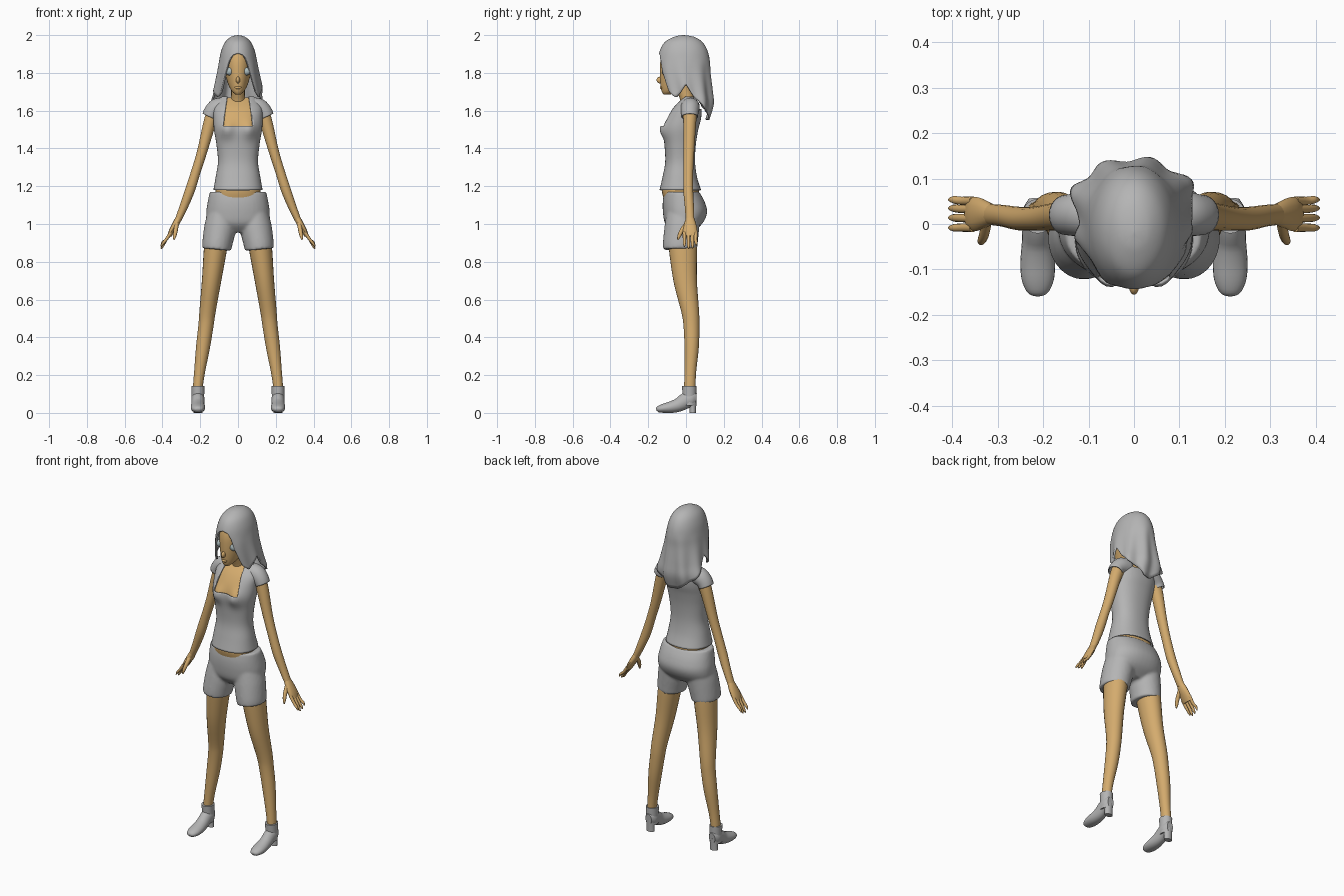
import bpy, bmesh, math
from mathutils import Vector

if "Cube" in bpy.data.objects:
    bpy.data.objects.remove(bpy.data.objects["Cube"])


def material(name, rgb):
    m = bpy.data.materials.new(name)
    m.diffuse_color = (*rgb, 1)
    m.use_nodes = True
    m.node_tree.nodes["Principled BSDF"].inputs["Base Color"].default_value = m.diffuse_color
    return m


GREY = material("cloth grey", (0.46, 0.46, 0.46))
SKIN = material("warm skin", (0.66, 0.41, 0.155))
EYE = material("pale eye", (0.42, 0.51, 0.52))


def spline(rows, k=4):
    """Smoothly resample rows of numbers (Catmull-Rom)."""
    out, n = [], len(rows)
    for i in range(n - 1):
        p = [rows[max(0, min(n - 1, i + j))] for j in (-1, 0, 1, 2)]
        for s in range(k):
            t = s / k
            out.append([0.5 * (2 * b + (c - a) * t + (2 * a - 5 * b + 4 * c - d) * t * t
                               + (3 * b - a - 3 * c + d) * t ** 3) for a, b, c, d in zip(*p)])
    return out + [list(rows[-1])]


def body_rings(rows, n=40, k=4, power=1.0):
    """Level rings from rows of z, half width, front y, back y."""
    rings = []
    for z, rx, yf, yb in spline(rows, k):
        ring = []
        for j in range(n):
            a = 2 * math.pi * j / n
            s, c = math.sin(a), -math.cos(a)
            ring.append(Vector((rx * math.copysign(abs(s) ** power, s),
                                (yf + yb) / 2 + (yb - yf) / 2 * math.copysign(abs(c) ** power, c), z)))
        rings.append(ring)
    return rings


def tube_rings(rows, n=20, k=3, side=1):
    """Rings across a path; rows of x, y, z, radius, radius."""
    rows, rings = spline(rows, k), []
    pts = [Vector(r[:3]) for r in rows]
    for i, r in enumerate(rows):
        d = (pts[min(i + 1, len(pts) - 1)] - pts[max(i - 1, 0)]).normalized()
        u = d.cross(Vector((1, 0, 0) if abs(d.y) > 0.8 else (0, 1, 0))).normalized()
        v = u.cross(d)
        ring = [pts[i] + u * r[3] * math.cos(2 * math.pi * j / n)
                + v * r[4] * math.sin(2 * math.pi * j / n) for j in range(n)]
        rings.append([Vector((p.x * side, p.y, p.z)) for p in ring])
    return rings


def build(name, parts, mat, cap=True, edit=None, thick=0):
    bm = bmesh.new()
    for rings in parts:
        vs = [[bm.verts.new(p) for p in ring] for ring in rings]
        n = len(vs[0])
        for a, b in zip(vs, vs[1:]):
            for j in range(n):
                bm.faces.new((a[j], a[(j + 1) % n], b[(j + 1) % n], b[j]))
        if cap:
            bm.faces.new(vs[0])
            bm.faces.new(vs[-1])
    bmesh.ops.recalc_face_normals(bm, faces=bm.faces[:])
    if edit:
        edit(bm)
    me = bpy.data.meshes.new(name)
    bm.to_mesh(me)
    bm.free()
    me.materials.append(mat)
    ob = bpy.data.objects.new(name, me)
    bpy.context.collection.objects.link(ob)
    bpy.ops.object.select_all(action='DESELECT')
    ob.select_set(True)
    bpy.context.view_layer.objects.active = ob
    bpy.ops.object.shade_smooth_by_angle(angle=math.radians(50))
    if thick:
        m = ob.modifiers.new("thickness", 'SOLIDIFY')
        m.thickness, m.offset = thick, -1
    return ob


def ball(name, loc, size, mat):
    bpy.ops.mesh.primitive_uv_sphere_add(segments=20, ring_count=12, radius=1, location=loc)
    ob = bpy.context.object
    ob.name, ob.scale = name, size
    ob.data.materials.append(mat)
    bpy.ops.object.shade_smooth()


# torso and fitted top
def bust(bm):
    for v in bm.verts:
        if v.co.y < -0.02:
            v.co.y -= 0.024 * math.exp(-((abs(v.co.x) - 0.06) / 0.035) ** 2
                                       - ((v.co.z - 1.50) / 0.045) ** 2)


def neckline(bm):
    bust(bm)
    planes = [((0, 0, 1.52), (0, 0, 1)), ((0, 0, 1.61), (0, 0, 1)),
              ((0.08, 0, 1.52), (1, 0, 0.15)), ((-0.08, 0, 1.52), (-1, 0, 0.15))]
    for co, no in planes:
        bmesh.ops.bisect_plane(bm, geom=bm.verts[:] + bm.edges[:] + bm.faces[:],
                               plane_co=co, plane_no=Vector(no).normalized())
    gone = []
    for f in bm.faces:
        c = f.calc_center_median()
        low = 1.52 if c.y < 0.01 else 1.61
        if c.z > low and abs(c.x) < 0.08 - 0.15 * (c.z - 1.52):
            gone.append(f)
    bmesh.ops.delete(bm, geom=gone, context='FACES')


top = [(1.18, .13, -.14, .08), (1.25, .118, -.124, .058), (1.33, .106, -.110, .048),
       (1.42, .114, -.114, .052), (1.50, .127, -.122, .065), (1.56, .13, -.108, .08),
       (1.615, .128, -.075, .08), (1.655, .10, -.035, .06), (1.675, .085, -.008, .042)]
build("top", [body_rings(top, 56, 5, 0.88)], GREY, False, neckline, 0.006)
inner = [(1.08, .13, -.10, .07)] + [(z - .004, rx - .011, a + .012, b - .012) for z, rx, a, b in top]
build("torso", [body_rings(inner, 56, 5, 0.88)], SKIN, True, bust)
build("neck", [tube_rings([(0, .02, 1.60, .05, .045), (0, .01, 1.65, .037, .036),
                           (0, -.02, 1.74, .036, .04)])], SKIN)

# shorts: hips and two legs fused together
hips = [(1.17, .150, -.115, .070), (1.12, .160, -.123, .098), (1.06, .168, -.122, .112),
        (1.0, .160, -.110, .085), (.955, .10, -.07, .03)]
short_legs = [[(.085, -.012, 1.06, .075, .09), (.095, -.022, .98, .084, .092),
               (.109, -.030, .90, .080, .092), (.113, -.031, .865, .077, .090)]]
shorts = build("shorts", [body_rings(hips, 40, 4, 0.9)]
               + [tube_rings(r, 28, 4, s) for r in short_legs for s in (1, -1)], GREY)
m = shorts.modifiers.new("fuse", 'REMESH')
m.mode, m.voxel_size, m.use_smooth_shade = 'VOXEL', 0.008, True
m = shorts.modifiers.new("soften", 'SMOOTH')
m.factor, m.iterations = 0.5, 4


def flatten_sole(bm):
    for v in bm.verts:
        v.co.z = max(v.co.z, 0.0)


leg = [(.11, -.02, .94, .062, .075), (.12, -.016, .865, .061, .074), (.14, -.004, .70, .051, .062),
       (.161, .022, .54, .043, .047), (.170, .029, .46, .040, .042), (.185, .030, .35, .037, .038),
       (.203, .023, .22, .029, .031), (.212, .020, .14, .026, .030), (.213, .018, .08, .026, .03)]
arm = [(.115, .022, 1.625, .040, .040), (.148, .02, 1.54, .034, .034), (.188, .015, 1.39, .027, .029),
       (.222, .012, 1.28, .025, .026), (.254, .012, 1.18, .026, .026), (.288, .018, 1.09, .022, .024),
       (.318, .021, 1.02, .017, .023)]
palm = [(.314, .021, 1.03, .017, .023), (.332, .022, .995, .018, .033),
        (.352, .022, .96, .015, .038), (.364, .022, .935, .011, .034)]
sleeve = [(.07, .022, 1.622, .048, .050), (.11, .022, 1.615, .050, .050),
          (.138, .02, 1.592, .044, .046), (.151, .02, 1.568, .040, .044)]
foot = [(.212, -.157, .016, .006, .012), (.212, -.148, .019, .016, .025), (.212, -.12, .024, .024, .036),
        (.212, -.08, .030, .031, .038), (.212, -.04, .042, .036, .035), (.212, -.005, .062, .042, .034),
        (.212, .03, .075, .045, .034), (.212, .055, .075, .03, .02)]
shaft = [(.212, .018, .04, .033, .034), (.212, .018, .09, .033, .036), (.212, .017, .142, .035, .038)]
heel = [(.212, .034, .07, .028, .022), (.212, .036, .03, .024, .018), (.212, .036, 0, .024, .017)]
for s, label in ((1, "left"), (-1, "right")):
    # limbs and clothing repeated on each side
    build(label + "_leg", [tube_rings(leg, 24, 4, s)], SKIN)
    build(label + "_shoe", [tube_rings(r, 24, 3, s) for r in (foot, shaft, heel)], GREY, True, flatten_sole)
    build(label + "_arm", [tube_rings(arm, 20, 4, s)], SKIN)
    build(label + "_sleeve", [tube_rings(sleeve, 24, 3, s)], GREY, False, None, 0.004)
    # hand: palm, four fingers and thumb
    digits = [[(.355, y, .955, .009, .010), (.380, y, .918, .008, .009), (.398, y * 1.05, .885 + d, .007, .008),
               (.407, y * 1.05, .868 + d, .003, .003)]
              for y, d in ((-.008, .012), (.013, 0), (.033, .004), (.051, .018))]
    thumb = [(.325, .005, 1.0, .012, .014), (.330, -.022, .965, .011, .012),
             (.336, -.037, .935, .009, .009), (.339, -.043, .915, .003, .003)]
    build(label + "_hand", [tube_rings(r, 12, 3, s) for r in [palm, thumb] + digits], SKIN)
    ball(label + "_eye", (.045 * s, -.110, 1.808), (.022, .017, .021), EYE)

# head, nose and lips
head = [(1.685, .012, -.118, -.085), (1.70, .030, -.128, -.05), (1.735, .050, -.135, .02),
        (1.80, .068, -.138, .075), (1.87, .073, -.134, .09), (1.93, .062, -.112, .075), (1.965, .035, -.07, .04)]
build("head", [body_rings(head, 36, 4)], SKIN)
ball("nose", (0, -.136, 1.762), (.011, .020, .018), SKIN)
ball("lips", (0, -.130, 1.722), (.018, .009, .008), SKIN)

# hair: shell with a face opening, side locks and a long pointed back
hair_rows = spline([(2.0, .002, -.020, -.014), (1.992, .035, -.060, .040), (1.965, .067, -.110, .085),
                    (1.92, .088, -.138, .113), (1.86, .101, -.150, .127), (1.80, .112, -.148, .130),
                    (1.70, .132, -.122, .140), (1.63, .148, -.09, .143), (1.54, .14, -.05, .115)], 6)
hem = [(0, 1.905), (18, 1.895), (28, 1.865), (36, 1.79), (43, 1.70), (55, 1.67), (68, 1.69),
       (90, 1.74), (105, 1.67), (125, 1.62), (150, 1.59), (170, 1.55), (180, 1.55)]


def lookup(table, x, descending=False):
    for a, b in zip(table, table[1:]):
        lo, hi = (b[0], a[0]) if descending else (a[0], b[0])
        if lo <= x <= hi:
            t = (x - a[0]) / ((b[0] - a[0]) or 1)
            return [p + (q - p) * t for p, q in zip(a, b)]
    return table[-1]


N, M = 108, 30
rings = []
for i in range(M + 1):
    ring = []
    for j in range(N):
        deg = 360 * j / N
        a = math.radians(deg)
        end = lookup(hem, min(deg, 360 - deg))[1]
        z = 2.0 + (end - 2.0) * (i / M) ** 1.5
        _, rx, yf, yb = lookup(hair_rows, z, True)
        drop = max(0, 1.88 - z) / 0.3
        w = 1 + 0.07 * drop * math.sin(9 * a + 0.6)
        ring.append(Vector((rx * w * math.sin(a), (yf + yb) / 2 - (yb - yf) / 2 * w * math.cos(a), z)))
    rings.append(ring)


def close_crown(bm):
    bmesh.ops.holes_fill(bm, edges=[e for e in bm.edges if e.is_boundary
                                    and min(v.co.z for v in e.verts) > 1.99], sides=0)
    bmesh.ops.recalc_face_normals(bm, faces=bm.faces[:])


build("hair", [rings], GREY, False, close_crown, 0.010)
